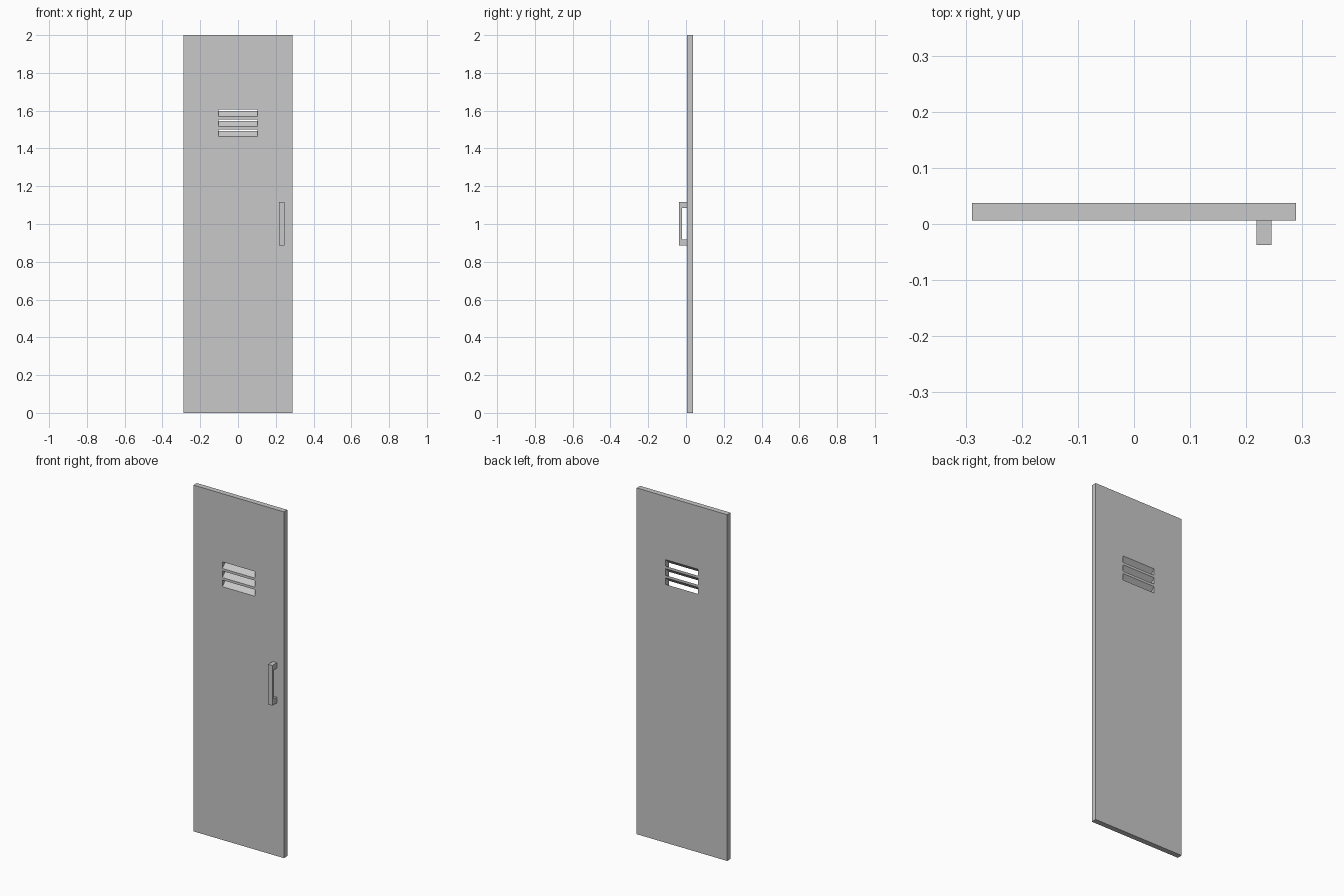
import bpy, bmesh

if "Cube" in bpy.data.objects:
    bpy.data.objects.remove(bpy.data.objects["Cube"])

steel = bpy.data.materials.new("light_grey_steel")
steel.diffuse_color = (0.578, 0.578, 0.578, 1)
steel.use_nodes = True
steel.node_tree.nodes["Principled BSDF"].inputs["Base Color"].default_value = steel.diffuse_color


def prism(name, profile, x0, x1):
    """Extrude a closed (y, z) profile along x."""
    bm = bmesh.new()
    face = bm.faces.new([bm.verts.new((x0, y, z)) for y, z in profile])
    ext = bmesh.ops.extrude_face_region(bm, geom=[face])
    moved = [g for g in ext["geom"] if isinstance(g, bmesh.types.BMVert)]
    bmesh.ops.translate(bm, verts=moved, vec=(x1 - x0, 0, 0))
    bmesh.ops.recalc_face_normals(bm, faces=bm.faces)
    mesh = bpy.data.meshes.new(name)
    bm.to_mesh(mesh)
    bm.free()
    mesh.materials.append(steel)
    obj = bpy.data.objects.new(name, mesh)
    bpy.context.collection.objects.link(obj)
    return obj


# Door panel
FRONT, BACK = 0.006, 0.037
panel = prism("door_panel", [(FRONT, 0), (BACK, 0), (BACK, 2), (FRONT, 2)], -0.289, 0.289)

# Three sloping vent slots, rising towards the back
SLOPE, OVER, HEIGHT = 0.95, 0.01, 0.038
y0, y1 = FRONT - OVER, BACK + OVER
for i in range(3):
    z = 1.463 + 0.0525 * i
    lo, hi = z - OVER * SLOPE, z + (y1 - FRONT) * SLOPE
    cutter = prism(f"vent_cutter_{i + 1}",
                   [(y0, lo), (y1, hi), (y1, hi + HEIGHT), (y0, lo + HEIGHT)], -0.104, 0.104)
    cutter.hide_render = True
    cutter.hide_viewport = True
    cut = panel.modifiers.new(f"vent_{i + 1}", "BOOLEAN")
    cut.operation = "DIFFERENCE"
    cut.solver = "EXACT"
    cut.object = cutter

# U-shaped pull handle
prism("handle", [(FRONT, 0.885), (-0.037, 0.885), (-0.037, 1.117), (FRONT, 1.117),
                 (FRONT, 1.086), (-0.021, 1.086), (-0.021, 0.918), (FRONT, 0.918)], 0.218, 0.245)
